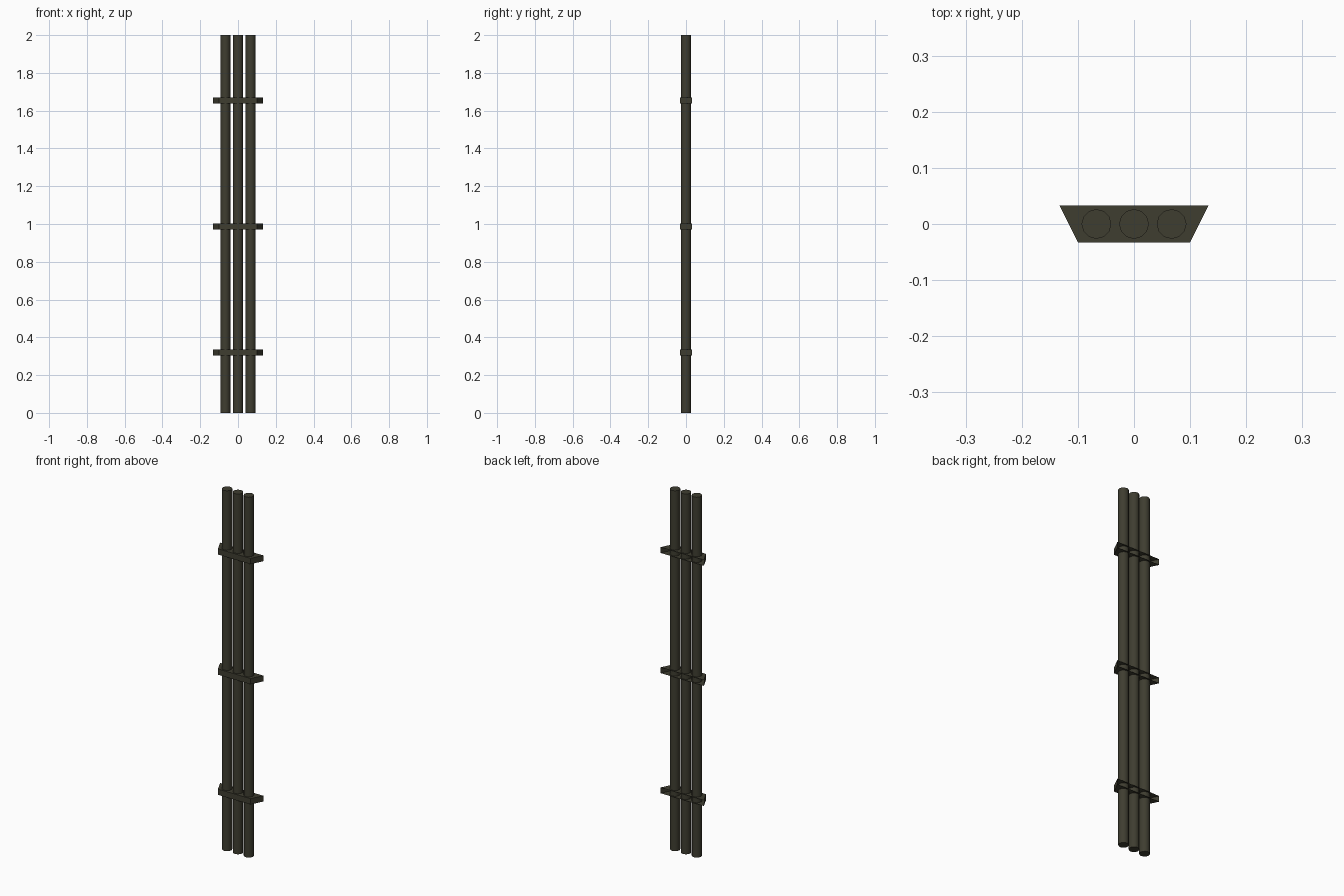
import bpy, bmesh, math

if "Cube" in bpy.data.objects:
    bpy.data.objects.remove(bpy.data.objects["Cube"])

olive = bpy.data.materials.new("dark_olive_metal")
olive.diffuse_color = (0.049, 0.047, 0.030, 1)
olive.use_nodes = True
olive.node_tree.nodes["Principled BSDF"].inputs["Base Color"].default_value = olive.diffuse_color


def finish(name, bm):
    mesh = bpy.data.meshes.new(name)
    bm.to_mesh(mesh)
    bm.free()
    mesh.materials.append(olive)
    obj = bpy.data.objects.new(name, mesh)
    bpy.context.collection.objects.link(obj)
    return obj


# Three upright pipes, smooth round the sides with flat caps
for i, x in enumerate((-0.067, 0.0, 0.067)):
    bm = bmesh.new()
    bmesh.ops.create_cone(bm, cap_ends=True, segments=12,
                          radius1=0.0265, radius2=0.0265, depth=2.0)
    bmesh.ops.translate(bm, verts=bm.verts, vec=(x, 0, 1.0))
    for f in bm.faces:
        f.smooth = abs(f.normal.z) < 0.5
    for e in bm.edges:
        e.smooth = all(abs(f.normal.z) < 0.5 for f in e.link_faces)
    finish(f"pipe_{i + 1}", bm)

# Tapered wall brackets, wide and open on the wall side (back)
outline = [(-0.10, -0.033), (0.10, -0.033), (0.133, 0.033), (-0.133, 0.033)]
for i, z in enumerate((0.32, 0.987, 1.654)):
    bm = bmesh.new()
    low = [bm.verts.new((x, y, z - 0.016)) for x, y in outline]
    high = [bm.verts.new((x, y, z + 0.016)) for x, y in outline]
    bm.faces.new(low[::-1])
    bm.faces.new(high)
    for a, b in ((0, 1), (1, 2), (3, 0)):
        bm.faces.new((low[a], low[b], high[b], high[a]))
    finish(f"bracket_{i + 1}", bm)
